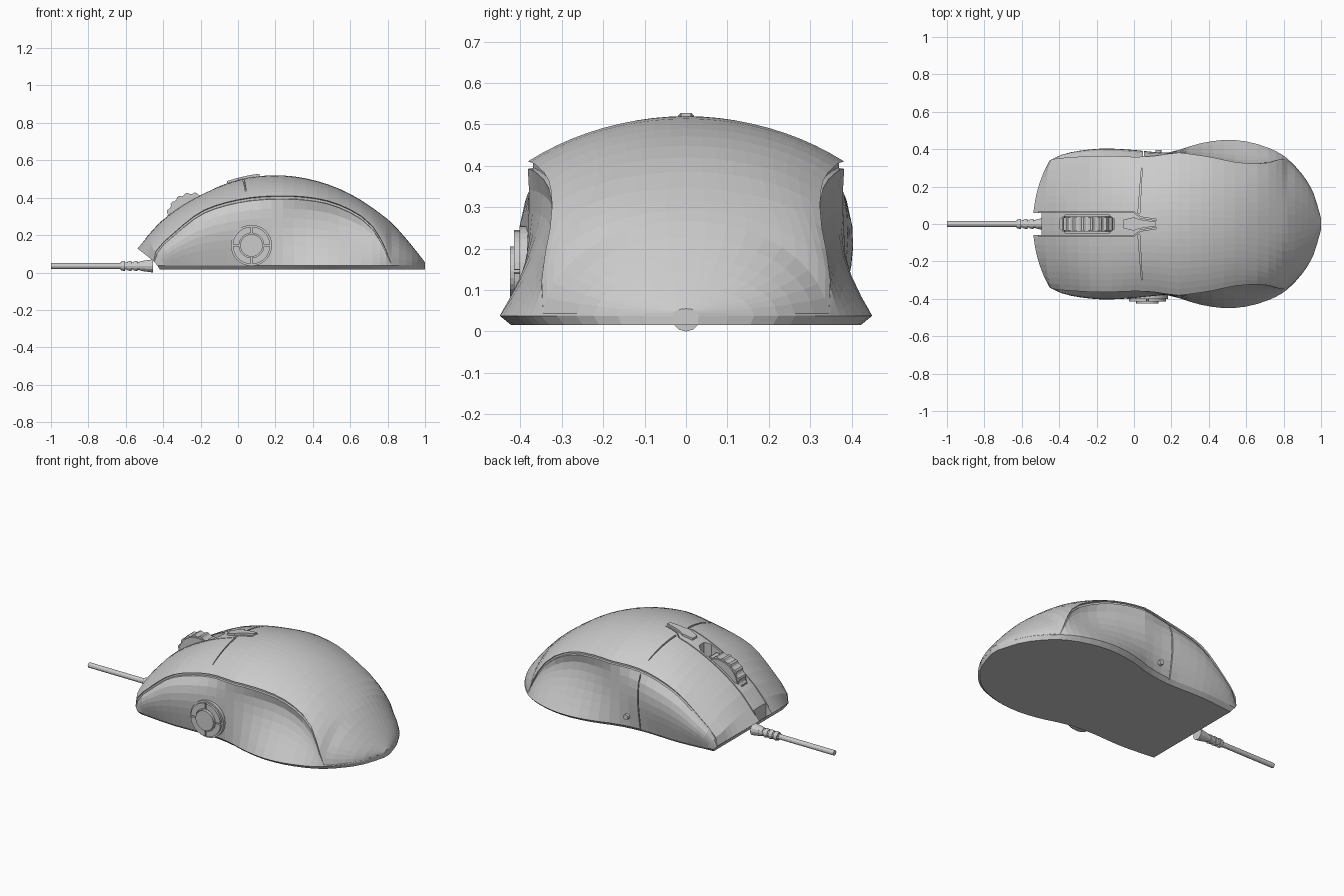
import bpy, bmesh, math
from mathutils import Vector

if "Cube" in bpy.data.objects:
    bpy.data.objects.remove(bpy.data.objects["Cube"])

grey = bpy.data.materials.new("light_grey")
grey.use_nodes = True
colour = (0.6, 0.6, 0.6, 1)
grey.diffuse_color = colour
grey.node_tree.nodes["Principled BSDF"].inputs["Base Color"].default_value = colour


def curve(*keys):
    """Smooth function through (x, value) keys."""
    def slope(i):
        a, b = keys[max(i - 1, 0)], keys[min(i + 1, len(keys) - 1)]
        return (b[1] - a[1]) / (b[0] - a[0])

    def f(x):
        x = min(max(x, keys[0][0]), keys[-1][0])
        i = max(k for k in range(len(keys) - 1) if keys[k][0] <= x)
        (xa, a), (xb, b) = keys[i], keys[i + 1]
        h = xb - xa
        t = (x - xa) / h
        s = t * t * (3 - 2 * t)
        return (a + (b - a) * s + h * t * (1 - t) ** 2 * slope(i)
                - h * t * t * (1 - t) * slope(i + 1))
    return f


# Body profiles along its length
top_z = curve((-.54, .13), (-.4, .285), (-.2, .415), (0, .495), (.2, .52), (.4, .495),
              (.6, .42), (.8, .285), (.9, .18), (1, .055))
edge_z = curve((-.54, .06), (-.4, .18), (-.2, .325), (0, .39), (.2, .41), (.4, .4),
               (.55, .36), (.7, .27), (.78, .15), (.82, .045), (1, .045))
edge_y = curve((-.54, .34), (-.2, .375), (0, .385), (.2, .385), (.4, .36), (.55, .33),
               (.7, .325), (.82, .35), (.9, .3), (1, .1))
base_y = curve((-.54, .35), (-.2, .37), (.05, .365), (.2, .385), (.35, .43), (.5, .45),
               (.65, .43), (.8, .365), (.9, .265), (.96, .165), (1, .03))
bulge = curve((-.54, 0), (-.3, .03), (0, .035), (.2, 0), (.4, -.03), (.6, -.035),
              (.8, 0), (1, 0))
arc = curve((-.54, .7), (.5, .7), (.82, 1.45), (1, 1.45))
LIP, FLOOR = .038, .016


def edge(x):
    ye = min(edge_y(x), base_y(x) * .985)
    ze = max(min(edge_z(x), top_z(x) - .01), .045)
    return ye, ze


def surface(x, y):
    """Height of the top shell at x, y."""
    ye, ze = edge(x)
    a = arc(x)
    c = math.cos(math.asin(min(1, abs(y) / ye) * math.sin(a)))
    return ze + (top_z(x) - ze) * (c - math.cos(a)) / (1 - math.cos(a))


def half_section(x):
    ye, ze = edge(x)
    yb, a = base_y(x), arc(x)
    pts = []
    for j in range(11):
        y = ye * math.sin(a * j / 10) / math.sin(a)
        pts.append((y, surface(x, y)))
    g = max(.03, min(1, (ze - LIP) / .1))
    pts += [(ye - .012 * g, ze - .004 * g), (ye - .012 * g, ze - .016 * g)]
    zs = ze - .018 * g
    for j in range(8):
        t = j / 7
        y = ye + (yb - ye) * t + bulge(x) * math.sin(math.pi * t ** .7)
        pts.append((y, zs + (LIP - zs) * t))
    pts.append((yb * .94, FLOOR))
    # The nose leans back below and toward the sides
    w = max(0, (-.2 - x) / .34)
    return [Vector((x + w * (max(0, .13 - z) * .8 + .035 * (y / .35) ** 2), y, z))
            for y, z in pts]


def finish(bm, name):
    bmesh.ops.recalc_face_normals(bm, faces=bm.faces[:])
    mesh = bpy.data.meshes.new(name)
    bm.to_mesh(mesh)
    bm.free()
    mesh.materials.append(grey)
    ob = bpy.data.objects.new(name, mesh)
    bpy.context.scene.collection.objects.link(ob)
    return ob


def bridge(bm, rings, name):
    """Skin closed rings of points and cap both ends."""
    loops = [[bm.verts.new(p) for p in r] for r in rings]
    n = len(loops[0])
    for a, b in zip(loops, loops[1:]):
        for j in range(n):
            k = (j + 1) % n
            bm.faces.new((a[j], a[k], b[k], b[j]))
    for r in (loops[0], loops[-1]):
        bm.faces.new((r[0], r[1], r[-1]))
        for j in range(1, n // 2):
            q = (r[j], r[j + 1], r[-j - 1], r[-j])
            bm.faces.new(list(dict.fromkeys(q)))
    return finish(bm, name)


def prism(name, outline, y0, y1):
    bm = bmesh.new()
    a, b = [[bm.verts.new((x, y, z)) for x, z in outline] for y in (y0, y1)]
    bm.faces.new(a)
    bm.faces.new(b)
    for j in range(len(a)):
        bm.faces.new((a[j - 1], a[j], b[j], b[j - 1]))
    return finish(bm, name)


def ribbon(name, path, low, high):
    """Strip that follows the top shell; path holds x, y, half width."""
    along_x = abs(path[-1][0] - path[0][0]) > abs(path[-1][1] - path[0][1])
    side = Vector((0, 1, 0)) if along_x else Vector((1, 0, 0))
    pts = [Vector(a).lerp(Vector(b), i / 5) for a, b in zip(path, path[1:]) for i in range(5)]
    rings = []
    for p in pts + [Vector(path[-1])]:
        c = Vector((p.x, p.y, 0))
        l, r = c - side * p.z, c + side * p.z
        rings.append([Vector((q.x, q.y, surface(q.x, q.y) + h))
                      for q, h in ((l, low), (r, low), (r, high), (l, high))])
    return bridge(bmesh.new(), rings, name)


def rod(name, x0, x1, r0, r1, z=.035, sides=12):
    circle = [(math.cos(2 * math.pi * k / sides), math.sin(2 * math.pi * k / sides))
              for k in range(sides)]
    return bridge(bmesh.new(), [[Vector((x, r * c, z + r * s)) for c, s in circle]
                                for x, r in ((x0, r0), (x1, r1))], name)


def circle(x, z, r, n=32):
    return [(x + r * math.cos(2 * math.pi * k / n), z + r * math.sin(2 * math.pi * k / n))
            for k in range(n)]


def box(x0, x1, z0, z1):
    return [(x0, z0), (x1, z0), (x1, z1), (x0, z1)]


# Body shell
stations = [-.54 + .06 * i for i in range(22)] + [.76, .79, .82, .86, .9, .93, .96, .98, 1]
rings = []
for x in stations:
    half = half_section(x)
    rings.append(half + [Vector((p.x, -p.y, p.z)) for p in reversed(half[1:])])
body = bridge(bmesh.new(), rings, "body")

# Wheel slot, cable notch and panel seams
cutters = [
    prism("notch_cutter", box(-.7, -.495, -.1, .4), -.06, .06),
    ribbon("slot_cutter", [(-.395, 0, .025), (-.365, 0, .05), (-.135, 0, .05),
                           (-.105, 0, .025)], -.12, .1),
    prism("left_seam_cutter", box(.047, .053, .03, .375), .36, .6),
    prism("right_seam_cutter", box(.057, .063, .2, .36), -.6, -.39),
]
for s in (1, -1):
    cutters += [
        ribbon("strip_seam_cutter", [(-.51, .064 * s, .003), (0, .064 * s, .003),
                                     (.035, .035 * s, .003), (.12, .022 * s, .003)], -.014, .05),
        ribbon("click_seam_cutter", [(.026, .058 * s, .005), (.042, .3 * s, .002)], -.014, .05),
    ]
bpy.context.view_layer.objects.active = body
for c in cutters:
    c.hide_render = True
    mod = body.modifiers.new("cut", "BOOLEAN")
    mod.operation = "DIFFERENCE"
    mod.solver = "EXACT"
    mod.object = c
    bpy.ops.object.modifier_apply(modifier=mod.name)
    bpy.data.objects.remove(c)

# Scroll wheel with ribs
ribs = []
for k in range(72):
    a, r = 2 * math.pi * k / 72, .14 if k % 4 < 2 else .132
    ribs.append((-.245 + r * math.cos(a), .288 + r * math.sin(a)))
prism("scroll_wheel", ribs, -.034, .034)
for s in (1, -1):
    prism("wheel_rim", circle(-.245, .288, .128), .034 * s, .042 * s)

# Mode button behind the wheel
ribbon("mode_button", [(-.06, 0, .022), (0, 0, .036), (.03, 0, .024), (.115, 0, .012)], -.01, .012)

# Round side control
bx, bz = .072, .145
prism("side_control_housing", circle(bx, bz, .11), -.34, -.402)
for q in range(4):
    angles = [math.pi / 2 * (q + .03 + .94 * k / 8) for k in range(9)]
    outer = [(bx + .1 * math.cos(a), bz + .1 * math.sin(a)) for a in angles]
    inner = [(bx + .066 * math.cos(a), bz + .066 * math.sin(a)) for a in reversed(angles)]
    prism("side_control_segment", outer + inner, -.39, -.415)
prism("side_control_centre", circle(bx, bz, .06, 24), -.39, -.425)

# Small stud on the left side
prism("left_stud", circle(.13, .1, .016, 12), .35, .395)

# Cable and strain relief
rod("cable", -1, -.5, .015, .015)
rod("relief_core", -.63, -.46, .018, .022)
for i in range(4):
    x = -.625 + .033 * i
    rod("relief_ring", x, x + .022, .024, .027)
rod("cable_socket", -.505, -.455, .028, .035)
